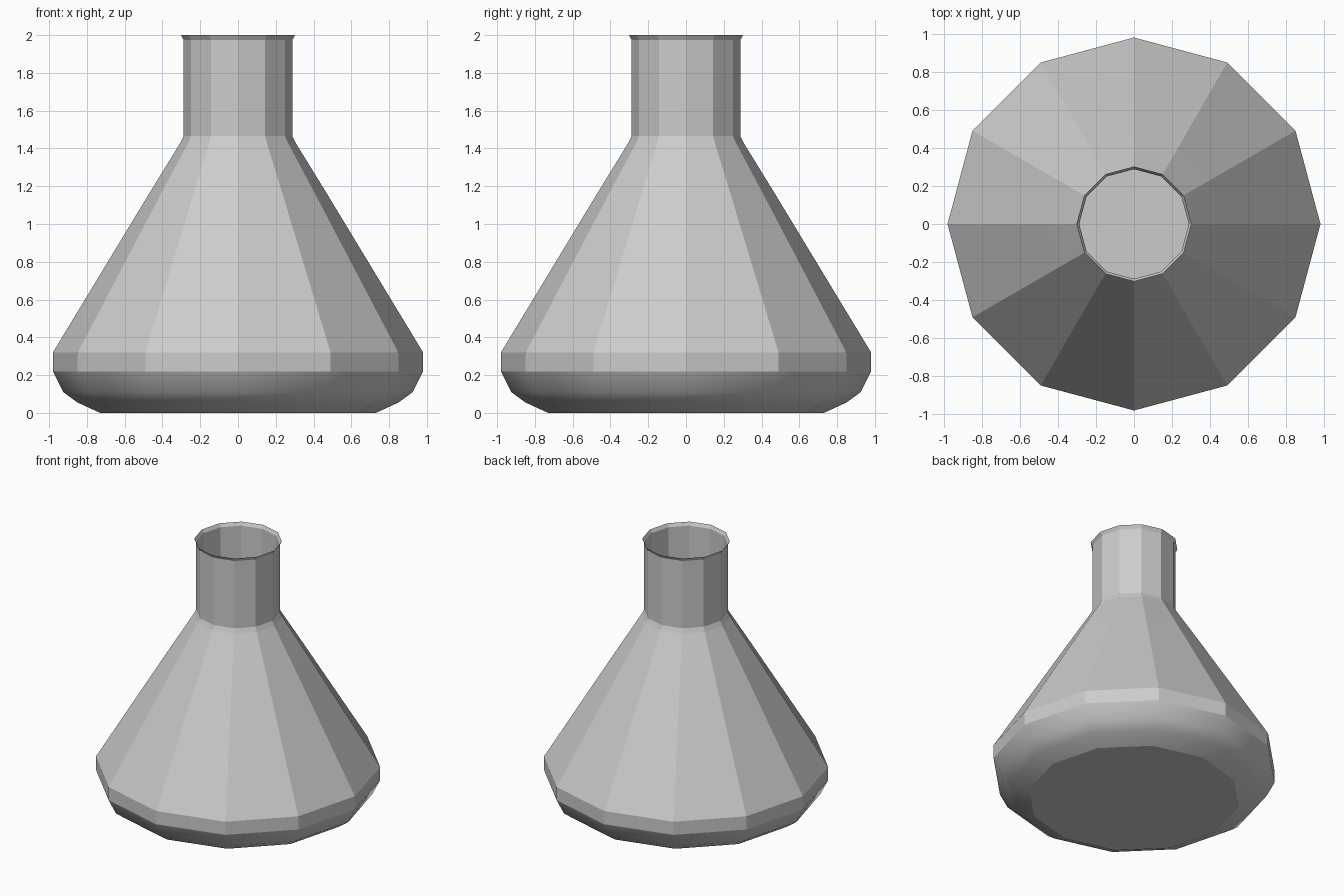
import bpy, bmesh
from math import cos, sin, pi

if "Cube" in bpy.data.objects:
    bpy.data.objects.remove(bpy.data.objects["Cube"])

SIDES = 12


def lathe(name, profile, smooth_bands=()):
    """Revolve (radius, z) points; a radius of 0 closes the form with a flat cap."""
    bm = bmesh.new()
    rings = []
    for r, z in profile:
        rings.append([bm.verts.new((r * cos(2 * pi * i / SIDES), r * sin(2 * pi * i / SIDES), z))
                      for i in range(SIDES)])
    bm.faces.new(rings[0][::-1])
    for k, (a, b) in enumerate(zip(rings, rings[1:])):
        for i in range(SIDES):
            j = (i + 1) % SIDES
            f = bm.faces.new((a[i], a[j], b[j], b[i]))
            f.smooth = k in smooth_bands
    me = bpy.data.meshes.new(name)
    bm.to_mesh(me)
    bm.free()
    ob = bpy.data.objects.new(name, me)
    bpy.context.collection.objects.link(ob)
    return ob


# Open thin-walled flask: rounded base, cone, neck and flared lip
lathe("flask_body", [
    (0.73, 0.0), (0.85, 0.055), (0.925, 0.11), (0.98, 0.22), (0.98, 0.32),
    (0.465, 1.17), (0.305, 1.43), (0.288, 1.465), (0.288, 1.975), (0.302, 2.0),
], smooth_bands=(0, 1, 2))
